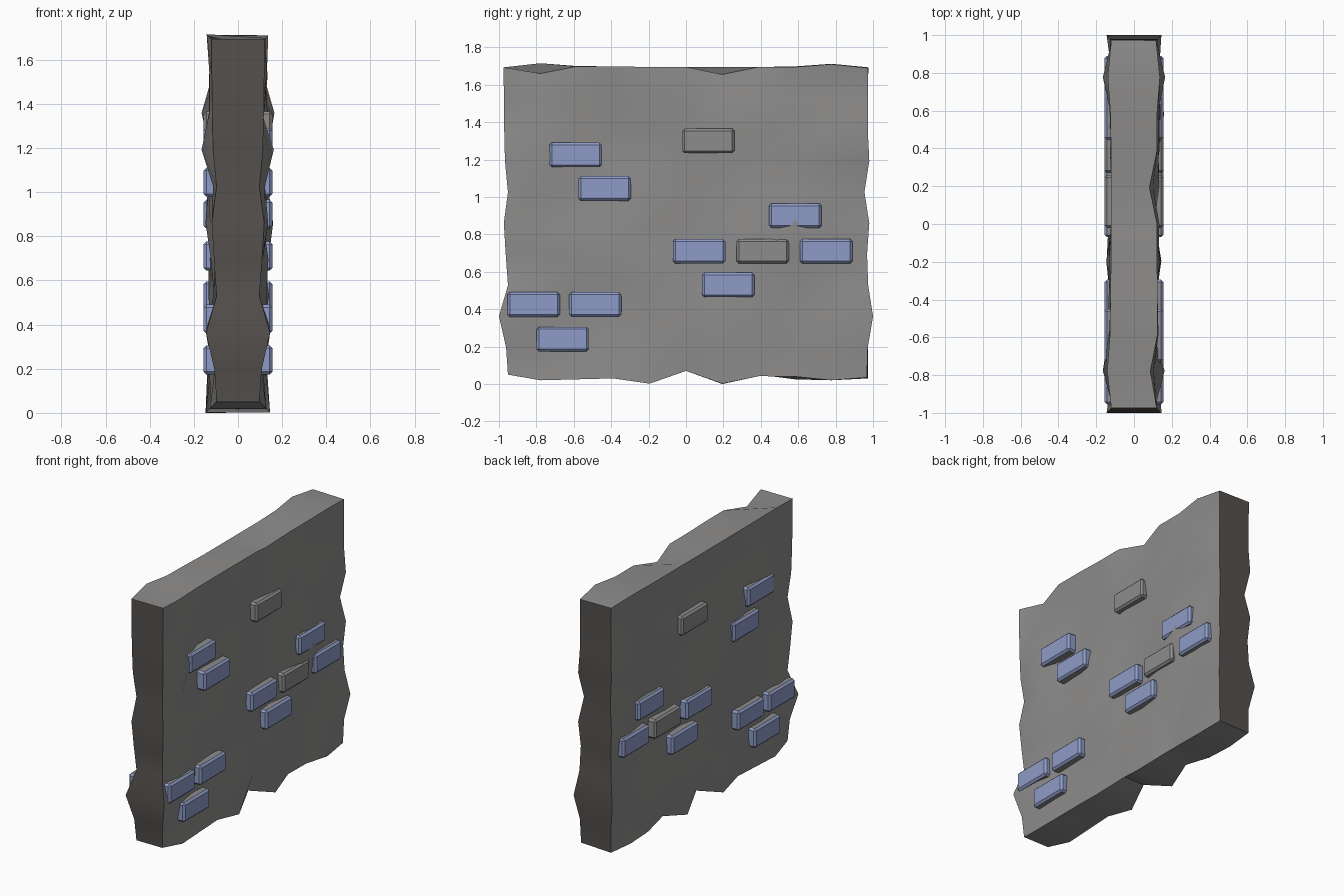
import bpy, bmesh, math, random

if "Cube" in bpy.data.objects:
    bpy.data.objects.remove(bpy.data.objects["Cube"])

random.seed(4)


def material(name, rgb):
    m = bpy.data.materials.new(name)
    m.diffuse_color = (*rgb, 1)
    m.use_nodes = True
    m.node_tree.nodes["Principled BSDF"].inputs["Base Color"].default_value = m.diffuse_color
    return m


stone = material("grey stone", (0.27, 0.265, 0.262))
edge = material("dark edge stone", (0.09, 0.082, 0.076))
blue = material("blue brick", (0.27, 0.33, 0.57))


def add_object(name, bm, mats):
    bmesh.ops.recalc_face_normals(bm, faces=bm.faces)
    mesh = bpy.data.meshes.new(name)
    bm.to_mesh(mesh)
    bm.free()
    for m in mats:
        mesh.materials.append(m)
    ob = bpy.data.objects.new(name, mesh)
    bpy.context.collection.objects.link(ob)
    return ob


# Wall slab: a 10 x 10 celled box pushed in and out along its corner normals
N = 10
HALF_X, HALF_Y, Z0, Z1 = 0.117, 0.972, 0.03, 1.69
FRONT = [-.02, -.01, .028, -.02, -.008, .002, -.02, -.004, 0, .002, .003]
BACK = [.008, 0, .028, .002, -.004, .008, -.018, .008, 0, 0, .003]
TOP = {1: [.003, -.03, .008, .008, .005, .005, -.035, .005, .005, .02, .0],
       -1: [.003, .025, .01, .008, .005, .005, .005, .005, .008, .022, .003]}
BOTTOM = {1: [-.02, .01, .005, 0, .028, -.04, .028, -.012, -.01, .01, -.005],
          -1: [-.02, .01, .005, 0, .028, -.04, .03, -.02, .005, .01, .0]}
# strongest bulges on the broad faces, by side, column and row
BULGE = {(1, 8, 5): .042, (1, 1, 7): .045, (1, 9, 8): .048, (1, 4, 3): .025,
         (-1, 1, 7): .048, (-1, 9, 8): .048, (-1, 4, 5): .03}


def push(s, i, j):
    if j == N:
        return TOP[s][i]
    if j == 0:
        return BOTTOM[s][i]
    if i == 0:
        return FRONT[j]
    if i == N:
        return BACK[j]
    return BULGE.get((s, i, j), random.uniform(-.022, .022))


bm = bmesh.new()
v = {}
for s in (-1, 1):
    for i in range(N + 1):
        for j in range(N + 1):
            d = push(s, i, j)
            ny = (i == N) - (i == 0)
            nz = (j == N) - (j == 0)
            v[s, i, j] = bm.verts.new((s * (HALF_X + d),
                                       -HALF_Y + 2 * HALF_Y * i / N + ny * d,
                                       Z0 + (Z1 - Z0) * j / N + nz * d))
for i in range(N):
    for j in range(N):
        for s in (-1, 1):
            bm.faces.new((v[s, i, j], v[s, i + 1, j], v[s, i + 1, j + 1], v[s, i, j + 1]))
for k in range(N):
    for e in (0, N):
        # dark end strips, then grey top and bottom strips
        f = bm.faces.new((v[-1, e, k], v[1, e, k], v[1, e, k + 1], v[-1, e, k + 1]))
        f.material_index = 1
        bm.faces.new((v[-1, k, e], v[1, k, e], v[1, k + 1, e], v[-1, k + 1, e]))
wall = add_object("wall_slab", bm, [stone, edge])
bpy.context.view_layer.objects.active = wall
wall.select_set(True)
bpy.ops.object.shade_smooth_by_angle(angle=math.radians(35))


# Bricks: bevelled blocks running through the wall and showing on both sides
def brick(name, y, z, painted):
    bm = bmesh.new()
    bmesh.ops.create_cube(bm, size=1)
    bmesh.ops.scale(bm, vec=(0.312, 0.28, 0.132), verts=bm.verts)
    bmesh.ops.bevel(bm, geom=bm.edges[:], offset=0.013, segments=1,
                    affect='EDGES', profile=0.5)
    bm.normal_update()
    for f in bm.faces:
        # painted on the faces and ends, bare stone above and below
        f.material_index = int(painted and abs(f.normal.z) < 0.9)
    ob = add_object(name, bm, [stone, blue])
    ob.location = (0, y, z)


painted_at = [(-.59, 1.225), (-.435, 1.045), (.585, .90), (.07, .71), (.75, .71),
              (.225, .53), (-.815, .425), (-.485, .425), (-.66, .24)]
for n, (y, z) in enumerate(painted_at):
    brick(f"blue_brick_{n + 1}", y, z, True)
for n, (y, z) in enumerate([(.12, 1.30), (.41, .71)]):
    brick(f"plain_brick_{n + 1}", y, z, False)
